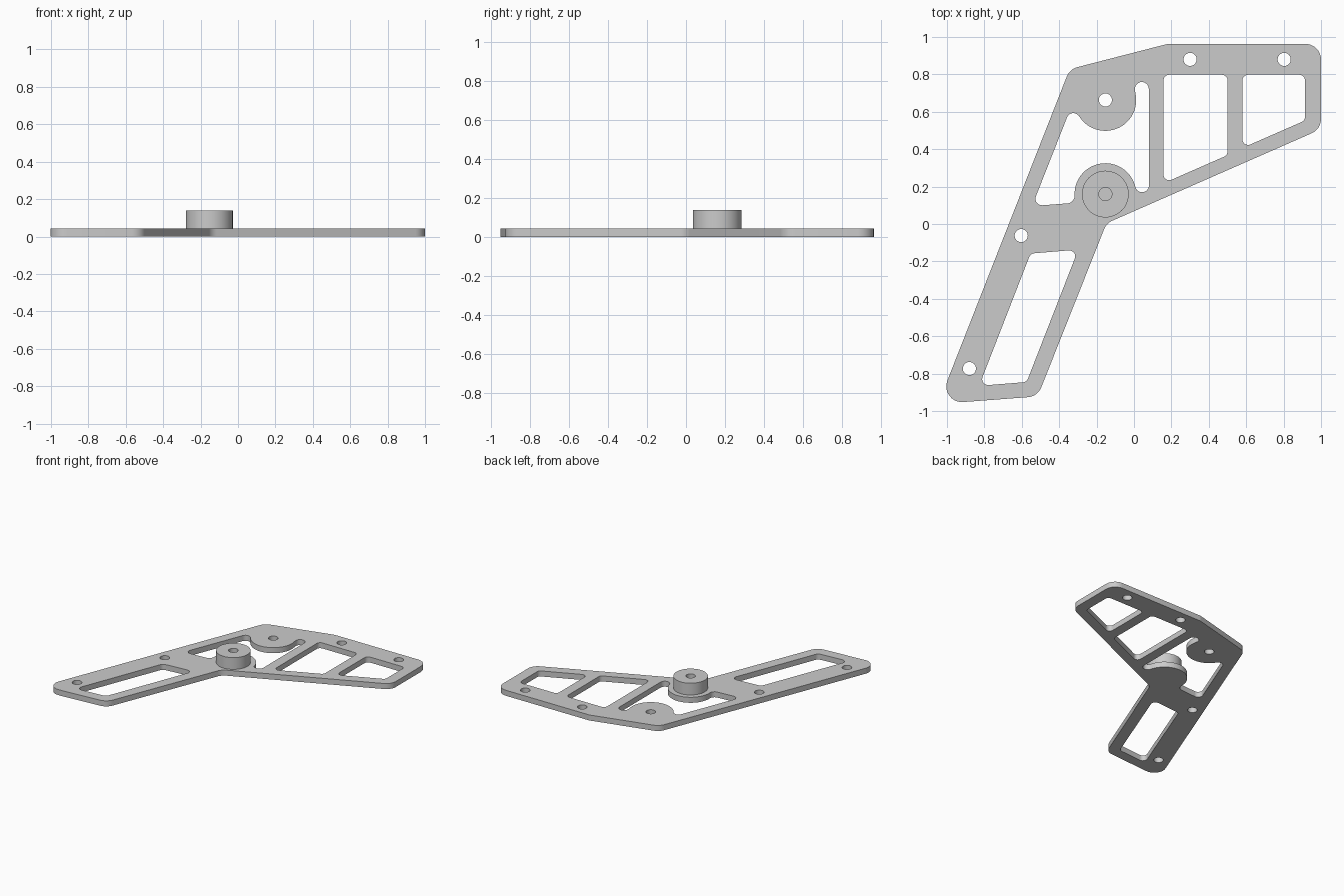
import bpy, bmesh
from math import sin, cos, radians
from mathutils import Vector

cube = bpy.data.objects.get("Cube")
if cube:
    bpy.data.objects.remove(cube, do_unlink=True)

grey = bpy.data.materials.new("plain grey")
grey.use_nodes = True
COLOUR = (0.6, 0.6, 0.6, 1)
grey.diffuse_color = COLOUR
grey.node_tree.nodes["Principled BSDF"].inputs["Base Color"].default_value = COLOUR


def arc(cx, cy, r, start, end, steps=24):
    """Points along an arc, angles in degrees."""
    angles = [radians(start + (end - start) * i / steps) for i in range(steps + 1)]
    return [(cx + r * cos(a), cy + r * sin(a)) for a in angles]


def circle(centre, r):
    return arc(*centre, r, 0, 360, 48)[:-1]


def rounded(corners, radius=None, steps=8):
    """Fillet each (x, y, r) corner; two-value points stay sharp unless radius is given."""
    path = []
    for i, c in enumerate(corners):
        r = c[2] if len(c) > 2 else radius
        p = Vector(c[:2])
        if not r:
            path.append(tuple(p))
            continue
        a = (Vector(corners[i - 1][:2]) - p).normalized()
        b = (Vector(corners[(i + 1) % len(corners)][:2]) - p).normalized()
        half = a.angle(b) / 2
        centre = p + (a + b).normalized() * r / sin(half)
        foot = r * cos(half) / sin(half)
        start = (p + a * foot - centre).normalized()
        end = (p + b * foot - centre).normalized()
        path += [tuple(centre + start.slerp(end, k / steps).normalized() * r)
                 for k in range(steps + 1)]
    return path


def slab(name, loops, z0, z1):
    """Extrude an outline with holes into a solid between two heights."""
    curve = bpy.data.curves.new(name, "CURVE")
    curve.dimensions = "2D"
    curve.fill_mode = "BOTH"
    curve.extrude = (z1 - z0) / 2
    for loop in loops:
        spline = curve.splines.new("POLY")
        spline.points.add(len(loop) - 1)
        for point, (x, y) in zip(spline.points, loop):
            point.co = (x, y, 0, 1)
        spline.use_cyclic_u = True
    helper = bpy.data.objects.new(name + " outline", curve)
    bpy.context.collection.objects.link(helper)
    bpy.context.view_layer.update()
    mesh = bpy.data.meshes.new_from_object(
        helper.evaluated_get(bpy.context.evaluated_depsgraph_get()))
    bpy.data.objects.remove(helper, do_unlink=True)

    bm = bmesh.new()
    bm.from_mesh(mesh)
    bmesh.ops.remove_doubles(bm, verts=bm.verts, dist=0.0001)
    bmesh.ops.translate(bm, verts=bm.verts, vec=(0, 0, (z0 + z1) / 2))
    bmesh.ops.recalc_face_normals(bm, faces=bm.faces)
    bm.to_mesh(mesh)
    bm.free()
    mesh.materials.clear()
    mesh.materials.append(grey)
    obj = bpy.data.objects.new(name, mesh)
    bpy.context.collection.objects.link(obj)
    bpy.ops.object.select_all(action="DESELECT")
    obj.select_set(True)
    bpy.context.view_layer.objects.active = obj
    bpy.ops.object.shade_smooth_by_angle(angle=radians(30))


HUB, TAB = (-0.153, 0.16), (-0.153, 0.663)
THICK, BOLT = 0.044, 0.035

# Bent plate outline
outline = rounded([(-1.047, -0.962), (-0.515, -0.922), (-0.147, 0.004), (1, 0.507),
                   (1, 0.963), (0.18, 0.963), (-0.344, 0.828)], 0.084)

# Lightening windows
leg_window = rounded([(-0.828, -0.865), (-0.574, -0.845), (-0.298, -0.137),
                      (-0.553, -0.158)], 0.032)
middle_window = rounded([(0.158, 0.218), (0.5, 0.368), (0.5, 0.798), (0.158, 0.798)], 0.03)
end_window = rounded([(0.58, 0.407), (0.914, 0.553), (0.914, 0.798), (0.58, 0.798)], 0.03)

# Curved window wrapping round the tab and the hub, with a slot on its right
curved_window = rounded(
    arc(0.042, 0.722, 0.037, 0, 180) + arc(*TAB, 0.165, 14, -150)
    + arc(-0.325, 0.558, 0.035, 30, 158)
    + [(-0.545, 0.096, 0.035), (-0.318, 0.113, 0.04)]
    + arc(*HUB, 0.165, 178, 12) + arc(0.043, 0.207, 0.037, 200, 360))

# Bolt holes
bolts = [circle(c, BOLT) for c in
         (TAB, (0.3, 0.88), (0.803, 0.88), (-0.603, -0.062), (-0.88, -0.773))]

slab("plate", [outline, leg_window, middle_window, end_window, curved_window] + bolts, 0, THICK)

# Raised hub with a blind hole down to the plate
slab("hub", [circle(HUB, 0.125), circle(HUB, BOLT)], THICK, 0.138)
